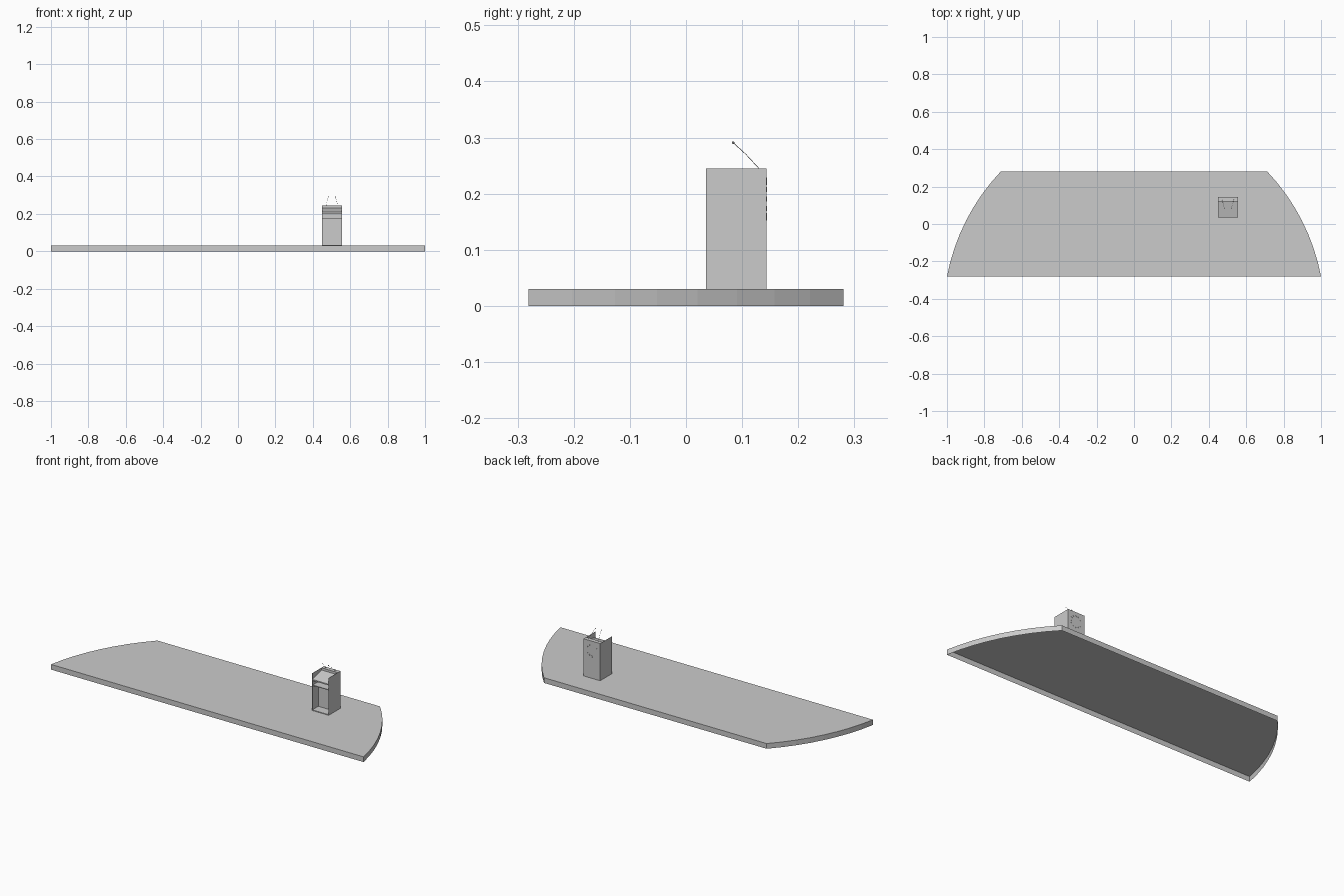
import bpy, bmesh, math
from mathutils import Vector

if "Cube" in bpy.data.objects:
    bpy.data.objects.remove(bpy.data.objects["Cube"])

grey = bpy.data.materials.new("light_grey")
grey.diffuse_color = (0.6, 0.6, 0.6, 1)
grey.use_nodes = True
grey.node_tree.nodes["Principled BSDF"].inputs["Base Color"].default_value = grey.diffuse_color


def finish(name, bm, open_bottom=False):
    bmesh.ops.recalc_face_normals(bm, faces=bm.faces)
    if open_bottom:
        bmesh.ops.delete(bm, geom=[f for f in bm.faces if f.normal.z < -0.9],
                         context='FACES_ONLY')
    me = bpy.data.meshes.new(name)
    bm.to_mesh(me)
    bm.free()
    me.materials.append(grey)
    ob = bpy.data.objects.new(name, me)
    bpy.context.collection.objects.link(ob)
    return ob


def prism(name, pts, offset, open_bottom=False):
    """Extrude a flat polygon by an offset vector."""
    bm = bmesh.new()
    face = bm.faces.new([bm.verts.new(p) for p in pts])
    ext = bmesh.ops.extrude_face_region(bm, geom=[face], use_keep_orig=True)
    bmesh.ops.translate(bm, vec=offset,
                        verts=[v for v in ext["geom"] if isinstance(v, bmesh.types.BMVert)])
    return finish(name, bm, open_bottom)


def side_profile(name, yz, x0, x1):
    return prism(name, [(x0, y, z) for y, z in yz], (x1 - x0, 0, 0))


def box(name, x0, x1, y0, y1, z0, z1):
    return side_profile(name, [(y0, z0), (y1, z0), (y1, z1), (y0, z1)], x0, x1)


# Stage: hollow shell, open below, with circular arcs at both ends
H, T = 0.281, 0.03
A, B, C = Vector((0.712, H)), Vector((0.907, 0)), Vector((1.0, -H))
d = 2 * (A.x * (B.y - C.y) + B.x * (C.y - A.y) + C.x * (A.y - B.y))
a2, b2, c2 = A.dot(A), B.dot(B), C.dot(C)
cen = Vector(((a2 * (B.y - C.y) + b2 * (C.y - A.y) + c2 * (A.y - B.y)) / d,
              (a2 * (C.x - B.x) + b2 * (A.x - C.x) + c2 * (B.x - A.x)) / d))
r = (A - cen).length
t0 = math.atan2(A.y - cen.y, A.x - cen.x)
t1 = math.atan2(C.y - cen.y, C.x - cen.x)
N = 8
arc = []
for i in range(N + 1):
    t = t0 + (t1 - t0) * i / N
    arc.append((cen.x + r * math.cos(t), cen.y + r * math.sin(t), 0))
outline = arc + [(-x, y, z) for x, y, z in reversed(arc)]
prism("stage_platform", outline, (0, 0, T), open_bottom=True)

# Lectern body with thin walls, open towards the front
X0, X1, Y0, Y1, Z1, W = 0.449, 0.555, 0.036, 0.1435, 0.245, 0.0015
XC = (X0 + X1) / 2
box("lectern_left_side", X0, X0 + W, Y0, Y1, T, Z1)
box("lectern_right_side", X1 - W, X1, Y0, Y1, T, Z1)
box("lectern_back_panel", X0 + W, X1 - W, Y1 - W, Y1, T, Z1)
box("lectern_inner_panel", X0 + W, X1 - W, 0.09, 0.0915, T, 0.205)
box("lectern_floor", X0 + W, X1 - W, Y0, 0.09, T, T + 0.004)
box("lectern_shelf", X0 + W, X1 - W, Y0 + 0.004, 0.09, 0.172, 0.176)
# Sloping reading desk with a raised rear ledge
side_profile("reading_desk", [(Y0, 0.203), (Y0, 0.210), (0.12, 0.232), (0.12, Z1),
                              (Y1 - W, Z1), (Y1 - W, 0.225), (0.12, 0.225)],
             X0 + W, X1 - W)

# Two gooseneck microphones leaning towards the speaker
for side, name in ((-1, "left"), (1, "right")):
    path = [(XC + side * 0.031, 0.130, Z1), (XC + side * 0.025, 0.107, 0.270),
            (XC + side * 0.019, 0.084, 0.291)]
    for k in range(2):
        p, q = Vector(path[k]), Vector(path[k + 1])
        bm = bmesh.new()
        bmesh.ops.create_cone(bm, cap_ends=True, segments=6, radius1=0.0006,
                              radius2=0.0006, depth=(q - p).length)
        ob = finish(f"{name}_microphone_stem_{k}", bm)
        ob.location = (p + q) / 2
        ob.rotation_euler = (q - p).to_track_quat('Z', 'Y').to_euler()
    bm = bmesh.new()
    bmesh.ops.create_uvsphere(bm, u_segments=8, v_segments=6, radius=0.0025)
    finish(f"{name}_microphone_head", bm).location = path[-1]

# Ring of plain thin decorative plates on the rear panel
for i in range(12):
    t = math.tau * i / 12
    cx, cz = XC + 0.034 * math.cos(t), 0.19 + 0.034 * math.sin(t)
    pts = [(cx + 0.005 * math.cos(math.tau * k / 5 + math.pi / 2), Y1,
            cz + 0.005 * math.sin(math.tau * k / 5 + math.pi / 2)) for k in range(5)]
    prism(f"rear_plate_{i}", pts, (0, 0.0012, 0))
